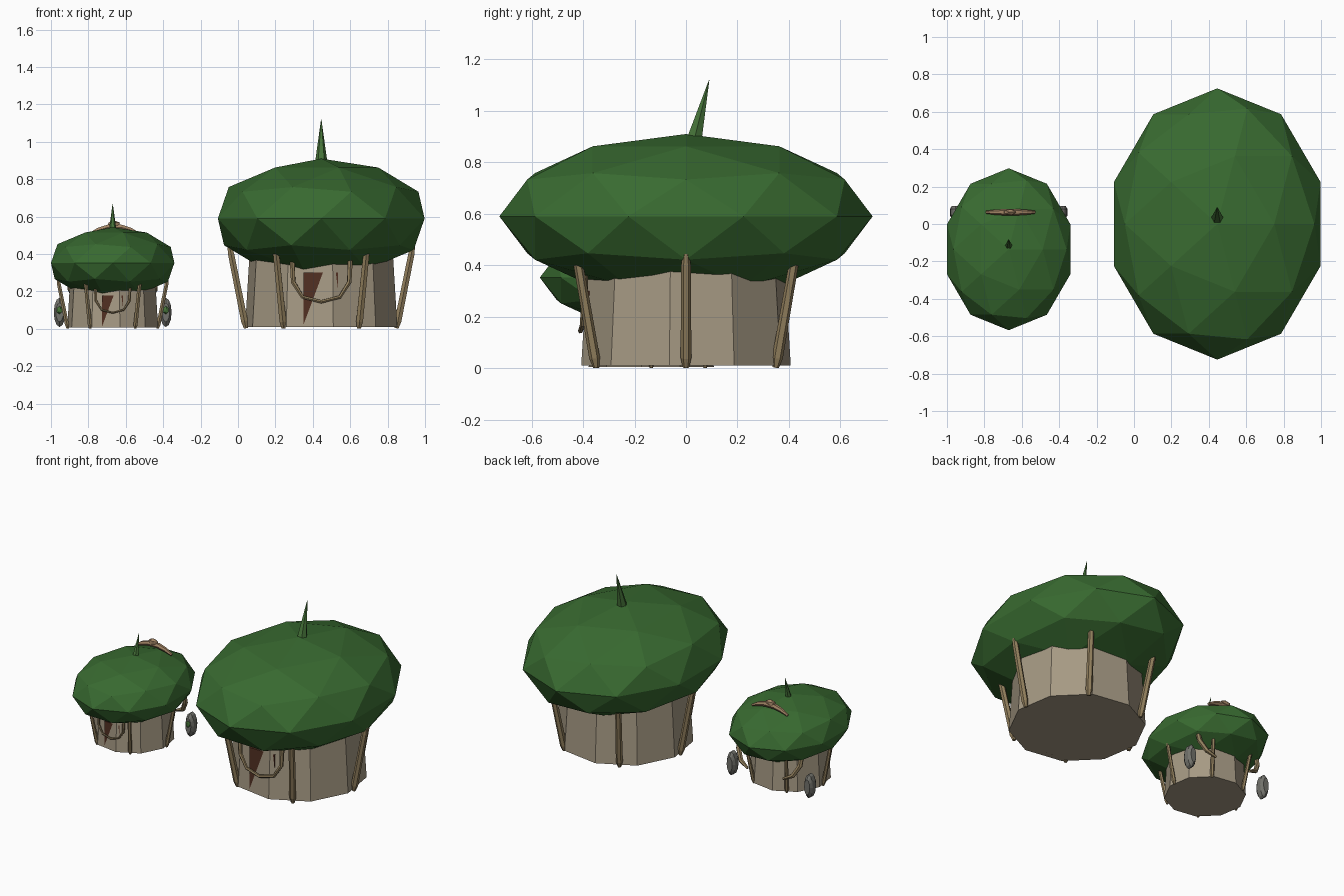
import bpy, bmesh
from math import sin, cos, pi, radians
from mathutils import Matrix, Vector

cube = bpy.data.objects.get("Cube")
if cube:
    bpy.data.objects.remove(cube)


def material(name, rgb):
    m = bpy.data.materials.new(name)
    m.use_nodes = True
    m.diffuse_color = (*rgb, 1)
    m.node_tree.nodes["Principled BSDF"].inputs["Base Color"].default_value = (*rgb, 1)
    return m


LEAF = material("leaf green", (0.04, 0.145, 0.03))
STEM = material("stem green", (0.06, 0.17, 0.04))
WALL = material("plaster beige", (0.38, 0.32, 0.23))
DOOR = material("door brown", (0.085, 0.03, 0.016))
WOOD = material("pole tan", (0.29, 0.215, 0.11))
BARK = material("handle wood", (0.36, 0.23, 0.13))
STONE = material("wheel grey", (0.17, 0.17, 0.15))


def finish(name, bm, mat, place):
    bmesh.ops.recalc_face_normals(bm, faces=bm.faces)
    mesh = bpy.data.meshes.new(name)
    bm.to_mesh(mesh)
    bm.free()
    mesh.transform(place)
    mesh.materials.append(mat)
    obj = bpy.data.objects.new(name, mesh)
    bpy.context.collection.objects.link(obj)
    return obj


def lathe(name, rings, sides, phase, mat, place):
    """Stack of flat-sided rings given as (height, radius)."""
    bm = bmesh.new()
    loops = [[bm.verts.new((r * cos(phase + 2 * pi * i / sides),
                            r * sin(phase + 2 * pi * i / sides), z))
              for i in range(sides)] for z, r in rings]
    for a, b in zip(loops, loops[1:]):
        for i in range(sides):
            j = (i + 1) % sides
            bm.faces.new((a[i], a[j], b[j], b[i]))
    bm.faces.new(loops[0])
    bm.faces.new(loops[-1])
    return finish(name, bm, mat, place)


def tube(name, points, radii, mat, place):
    """Six-sided tapered tube along a path."""
    curve = bpy.data.curves.new(name, 'CURVE')
    curve.dimensions = '3D'
    curve.bevel_depth = 1
    curve.bevel_resolution = 1
    curve.use_fill_caps = True
    spline = curve.splines.new('POLY')
    spline.points.add(len(points) - 1)
    spline.use_smooth = False
    for p, co, r in zip(spline.points, points, radii):
        p.co = (*co, 1)
        p.radius = r
    temp = bpy.data.objects.new(name + " path", curve)
    bpy.context.collection.objects.link(temp)
    bpy.context.view_layer.update()
    mesh = temp.evaluated_get(bpy.context.evaluated_depsgraph_get()).to_mesh()
    bm = bmesh.new()
    bm.from_mesh(mesh)
    bpy.data.objects.remove(temp)
    bpy.data.curves.remove(curve)
    for f in bm.faces:
        f.smooth = False
    return finish(name, bm, mat, place)


def ball(name, size, detail, mat, place):
    bm = bmesh.new()
    bmesh.ops.create_icosphere(bm, subdivisions=detail, radius=1)
    return finish(name, bm, mat, place @ Matrix.Diagonal((*size, 1)))


def hut(label, x, y, scale):
    place = Matrix.Translation((x, y, 0)) @ Matrix.Scale(scale, 4)
    # Walls and leafy roof
    lathe(label + "_walls", [(0.01, 0.412), (0.5, 0.382)], 10, radians(27), WALL, place)
    ball(label + "_roof", (0.581, 0.725, 0.32), 2, LEAF,
         place @ Matrix.Translation((0, 0, 0.59)))
    # Roof spike leaning backwards
    tube(label + "_roof_spike", [(0, 0.02, 0.84), (0, 0.09, 1.12)],
         [0.04, 0.001], STEM, place)
    # Six leaning poles
    for i in range(6):
        a = i * pi / 3
        path = [((0.402 + 0.2 * z) * cos(a), (0.402 + 0.2 * z) * sin(a), z)
                for z in (0.003, 0.04, 0.4, 0.52)]
        tube(f"{label}_pole_{i + 1}", path, [0.012, 0.021, 0.019, 0.002], WOOD, place)
    # Door partly sunk into the wall
    bm = bmesh.new()
    bmesh.ops.create_cube(bm, size=1)
    finish(label + "_door", bm, DOOR, place @ Matrix.Translation((-0.002, -0.361, 0.155))
           @ Matrix.Diagonal((0.185, 0.04, 0.29, 1)))
    # Hanging rope across the doorway
    half = [(0.155, 0.38), (0.15, 0.25), (0.1, 0.17)]
    rope = [(-u, v) for u, v in half] + [(0, 0.145)] + half[::-1]
    tube(label + "_door_rope", [(u, -0.41 + 0.25 * abs(u) ** 1.5, v) for u, v in rope],
         [0.015, 0.013, 0.01, 0.01, 0.01, 0.013, 0.015], WOOD, place)


hut("large_hut", 0.445, 0, 1)
hut("small_hut", -0.67, -0.135, 0.597)

# Oval wheels, green hubs and curved struts behind the small hut
for side, s in (("left", 1), ("right", -1)):
    centre = Matrix.Translation((-0.67 + s * 0.284, 0.063, 0.088))
    lay = Matrix.Rotation(radians(90), 4, 'X')
    lathe(side + "_wheel", [(-0.034, 0.3), (-0.034, 0.65), (-0.016, 1), (0.016, 1),
                            (0.034, 0.65), (0.034, 0.3)], 12, 0, STONE,
          centre @ Matrix.Diagonal((0.031, 1, 0.078, 1)) @ lay)
    ball(side + "_wheel_hub", (0.018, 0.012, 0.022), 1, STEM,
         centre @ Matrix.Translation((0, -0.034, 0.012)))
    tube(side + "_strut", [(-0.67 + s * u, v, w) for u, v, w in
                           ((0.23, 0.06, 0.31), (0.225, 0.085, 0.21),
                            (0.19, 0.11, 0.145), (0.13, 0.125, 0.115))],
         [0.013, 0.016, 0.015, 0.008], WOOD, Matrix.Identity(4))

# Bowed handle with a knob on the small roof
arc = [-0.13, -0.085, -0.035, 0.035, 0.085, 0.13]
tube("roof_handle", [(-0.66 + u, 0.063, 0.545 - 2.2 * u * u) for u in arc],
     [0.008, 0.014, 0.017, 0.017, 0.014, 0.008], BARK, Matrix.Identity(4))
ball("roof_handle_knob", (0.038, 0.018, 0.024), 1, BARK,
     Matrix.Translation((-0.665, 0.063, 0.557)))
